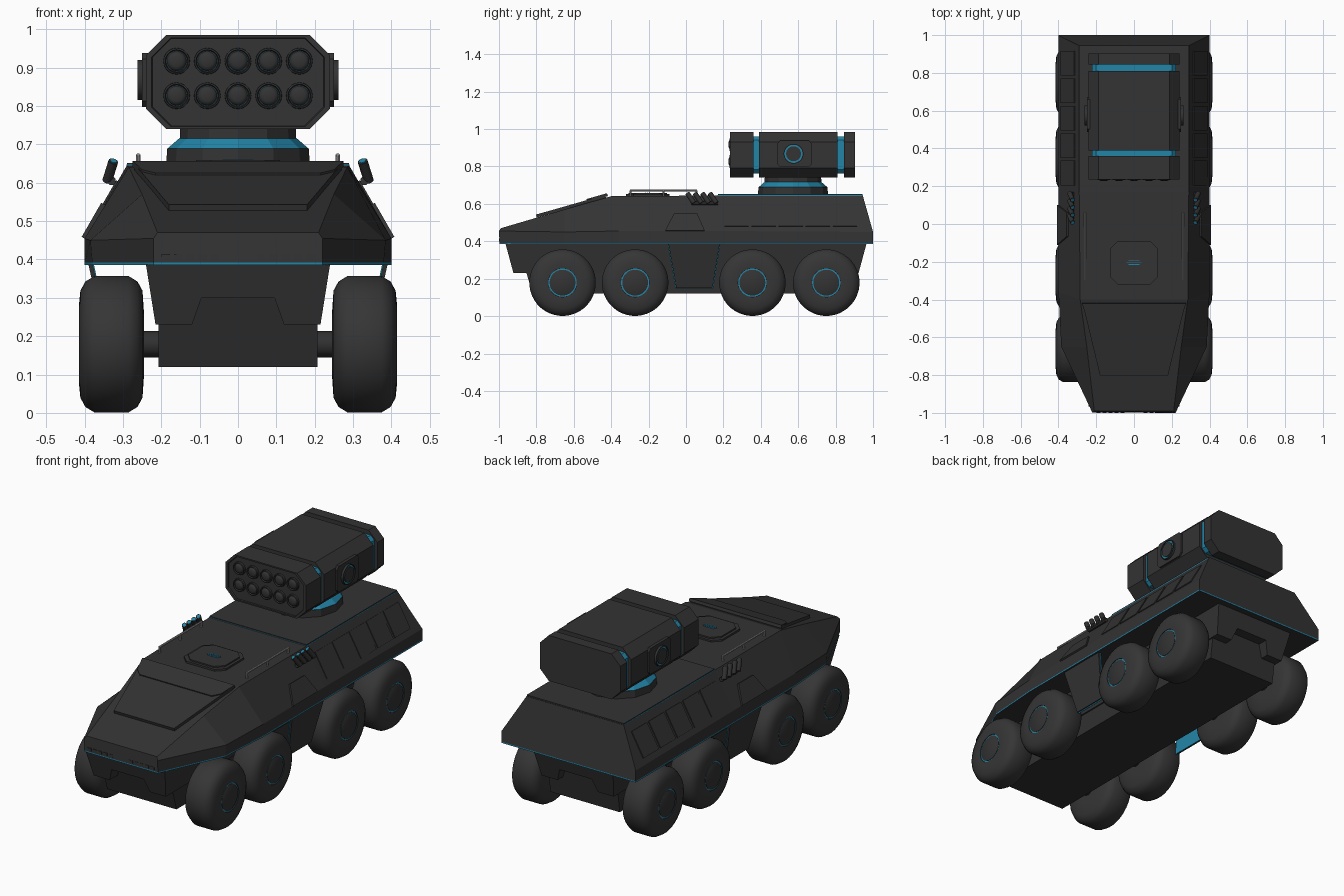
import bpy, bmesh, math
from mathutils import Vector

if "Cube" in bpy.data.objects:
    bpy.data.objects.remove(bpy.data.objects["Cube"], do_unlink=True)


def material(name, color):
    m = bpy.data.materials.new(name)
    m.use_nodes = True
    m.diffuse_color = (*color, 1)
    node = m.node_tree.nodes["Principled BSDF"]
    node.inputs["Base Color"].default_value = (*color, 1)
    node.inputs["Roughness"].default_value = 0.7
    return m


ARMOUR = material("charcoal armour", (0.033, 0.033, 0.033))
DARK = material("dark panel", (0.03, 0.03, 0.03))
RUBBER = material("tyre rubber", (0.036, 0.036, 0.036))
BLUE = material("blue trim", (0.016, 0.235, 0.39))
STEEL = material("rail grey", (0.3, 0.3, 0.3))


def loft(name, loops, *mats, smooth=False):
    """Skin a row of matching loops and cap both ends."""
    bm = bmesh.new()
    rows = [[bm.verts.new(p) for p in loop] for loop in loops]
    n = len(rows[0])
    for a, b in zip(rows, rows[1:]):
        for i in range(n):
            j = (i + 1) % n
            bm.faces.new((a[i], a[j], b[j], b[i]))
    bm.faces.new(rows[0])
    bm.faces.new(rows[-1])
    bmesh.ops.recalc_face_normals(bm, faces=bm.faces)
    mesh = bpy.data.meshes.new(name)
    bm.to_mesh(mesh)
    bm.free()
    for m in mats:
        mesh.materials.append(m)
    obj = bpy.data.objects.new(name, mesh)
    bpy.context.collection.objects.link(obj)
    if smooth:
        bpy.ops.object.select_all(action="DESELECT")
        obj.select_set(True)
        bpy.context.view_layer.objects.active = obj
        bpy.ops.object.shade_smooth_by_angle(angle=math.radians(35))
    return obj


def ring(center, axis, r, n):
    axis = Vector(axis).normalized()
    u = axis.orthogonal().normalized()
    v = axis.cross(u)
    turns = [2 * math.pi * (i + 0.5) / n for i in range(n)]
    return [Vector(center) + r * (u * math.cos(t) + v * math.sin(t)) for t in turns]


def rod(name, start, end, r, mat, n=12):
    axis = Vector(end) - Vector(start)
    return loft(name, [ring(start, axis, r, n), ring(end, axis, r, n)], mat, smooth=True)


def lathe(name, center, axis, profile, n, mat, smooth=True):
    c, a = Vector(center), Vector(axis)
    return loft(name, [ring(c + a * d, a, r, n) for d, r in profile], mat, smooth=smooth)


def plate(name, pts, half, mat):
    pts = [Vector(p) for p in pts]
    nrm = (pts[1] - pts[0]).cross(pts[2] - pts[0]).normalized() * half
    return loft(name, [[p - nrm for p in pts], [p + nrm for p in pts]], mat)


def box(name, x, y, z, mat):
    corners = [(x[0], y[0]), (x[1], y[0]), (x[1], y[1]), (x[0], y[1])]
    return loft(name, [[(a, b, h) for a, b in corners] for h in z], mat)


def octagon(hx, hy, cut):
    return [(hx, cut - hy), (hx, hy - cut), (hx - cut, hy), (cut - hx, hy),
            (-hx, hy - cut), (-hx, cut - hy), (cut - hx, -hy), (hx - cut, -hy)]


# Upper hull: half sections of (x, y, z) from belt to shoulder to roof
BELT = 0.392
sections = [
    [(.22, -.997, BELT), (.22, -1, .455), (.21, -.99, .47)],
    [(.38, -.65, BELT), (.385, -.65, .45), (.25, -.65, .57)],
    [(.40, -.36, BELT), (.40, -.36, .455), (.285, -.4, .641)],
    [(.40, .17, BELT), (.40, .17, .455), (.29, .17, .645)],
    [(.40, 1, BELT), (.40, 1, .45), (.29, .945, .645)],
]
loft("upper_hull", [s + [(-x, y, z) for x, y, z in reversed(s)] for s in sections], ARMOUR)

# Belt line: blue edge with a dark floor
outline = [s[0][:2] for s in sections]
outline += [(-x, y) for x, y in reversed(outline)]
belt = loft("belt_trim", [[(x, y, z) for x, y in outline] for z in (.385, BELT)], BLUE, DARK)
for f in belt.data.polygons:
    f.material_index = int(abs(f.normal.z) > .5)

# Lower hull with notched, raked ends, and the belly box
notched = [(.24, .387), (.215, .23), (.12, .23), (.095, .30)]
notched += [(-x, z) for x, z in reversed(notched)]
loft("lower_hull", [[(x, end * (.965 - .27 * (.387 - z)), z) for x, z in notched]
                    for end in (-1, 1)], ARMOUR)
belly = [(-.9, .387), (-.82, .12), (.86, .12), (.9, .387)]
loft("belly", [[(x, y, z) for y, z in belly] for x in (-.207, .207)], DARK)


# Hood panels following the nose slope
def hood(x, y, lift):
    return (x, y, .47 + .285 * (y + 1) + lift)


for name, shape, lift in (("hood_panel", [(.18, -.8), (.245, -.53), (.27, -.43)], .008),
                          ("hood_upper_panel", [(.215, -.53), (.25, -.5), (.275, -.42)], .014)):
    half = [hood(x, y, lift) for x, y in shape]
    plate(name, half + [(-x, y, z) for x, y, z in reversed(half)], .008, ARMOUR)

# Rear deck with a hairline blue edge
box("deck_edge", (-.291, .291), (.1685, .94), (.64, .647), BLUE)
box("rear_deck", (-.29, .29), (.17, .943), (.642, .652), ARMOUR)

# Roof hatch
for name, s, z0, z1 in (("hatch_rim", .125, .635, .652), ("hatch_lid", .11, .65, .659)):
    loft(name, [[(x, y - .205, z) for x, y in octagon(s, s * .93, .04)] for z in (z0, z1)], ARMOUR)
for i in (-1, 0, 1):
    w = .04 if i == 0 else .03
    box("hatch_slit", (-w, w), (-.207 + i * .01, -.203 + i * .01), (.655, .661), BLUE)


def on_side(sx, y, z, out=0):
    return (sx * (.4 - (z - .455) * .575 + out), y, z)


for sx in (1, -1):
    # Five flush storage panels on the flank
    for i in range(5):
        a = .205 + i * .145
        plate("flank_panel", [on_side(sx, y, z, .001) for y, z in
                              ((a, .48), (a + .13, .48), (a + .13, .605), (a, .605))], .003, ARMOUR)

    # Side door, blue backing and upper door panel
    for name, grow, out, half, mat in (("door_backing", .004, -.007, .002, BLUE),
                                       ("side_door", 0, 0, .005, ARMOUR)):
        pts = [(.385, -.094 - grow, .388), (.385, .18 + grow, .388),
               (.333, .142 + grow, .152 - grow), (.333, -.052 - grow, .152 - grow)]
        plate(name, [(sx * (x + out), y, z) for x, y, z in pts], half, mat)
    plate("upper_door", [on_side(sx, y, z, .003) for y, z in
                         ((-.11, .456), (.1, .456), (.06, .545), (-.065, .545))], .006, ARMOUR)

    # Roof rail
    rod("roof_rail", (sx * .26, -.3, .671), (sx * .26, .06, .671), .006, STEEL, 8)
    for y in (-.297, -.12, .057):
        rod("rail_post", (sx * .26, y, .635), (sx * .26, y, .671), .006, STEEL, 8)

    # Smoke dischargers
    for i in range(4):
        y = .008 + i * .04
        base, tip = Vector((sx * .341, y + .035, .605)), Vector((sx * .325, y, .656))
        rod("smoke_tube", base, tip, .013, DARK)
        rod("smoke_cap", tip, tip + (tip - base) * .03, .009, BLUE)
    rod("smoke_bracket", (sx * .33, .03, .605), (sx * .33, .17, .605), .012, ARMOUR, 8)

    # Nose lamps
    for i in range(5):
        x = sx * (.06 + i * .032)
        box("nose_lamp", (x - .011, x + .011), (-1.0, -.98), (.398, .414), ARMOUR)

    # Wheels with recessed blue hub rings, and axles
    tyre = [(.245, .08), (.249, .14), (.262, .164), (.285, .178), (.375, .178),
            (.398, .164), (.411, .14), (.415, .1), (.414, .076), (.405, .076)]
    for y in (-.66, -.272, .355, .75):
        c, a = (0, y, .179), (sx, 0, 0)
        lathe("tyre", c, a, tyre, 40, RUBBER)
        lathe("hub_ring", c, a, [(.4, .0755), (.411, .0755)], 40, BLUE)
        lathe("hub", c, a, [(.4, .069), (.413, .069), (.415, .066)], 40, ARMOUR)
        rod("axle", (sx * .18, y, .179), (sx * .25, y, .179), .034, DARK)

    # Launcher trunnion with recessed blue ring
    trunnion = [(y + .58, z + .868) for y, z in octagon(.093, .07, .015)]
    loft("trunnion", [[(sx * x, y, z) for y, z in trunnion] for x in (.22, .25)], ARMOUR)
    c, a = (0, .575, .868), (sx, 0, 0)
    lathe("trunnion_rim", c, a, [(.24, .053), (.262, .053), (.262, .049), (.255, .049)], 24, ARMOUR)
    lathe("trunnion_ring", c, a, [(.25, .0485), (.2575, .0485)], 24, BLUE)
    lathe("trunnion_cap", c, a, [(.25, .04), (.262, .04)], 24, ARMOUR)

# Turret base, blue collar and neck
for name, profile, mat in (
        ("turret_base", [(.64, .187), (.69, .185)], ARMOUR),
        ("turret_collar", [(.69, .183), (.716, .153)], BLUE),
        ("turret_neck", [(.714, .152), (.76, .15)], ARMOUR)):
    lathe(name, (0, .572, 0), (0, 0, 1), profile, 12, mat, smooth=False)

# Launcher box with two deep blue-floored grooves
GROOVES = ((.36, .39), (.81, .845))
OUTER, FLOOR = octagon(.24, .1225, .053), octagon(.222, .099, .021)
stations = [(.244, .93, OUTER), (.236, .94, OUTER), (.236, 1, OUTER)]
for a, b in GROOVES:
    stations += [(a, 1, OUTER), (a, 1, FLOOR), (b, 1, FLOOR), (b, 1, OUTER)]
stations.append((.903, 1, OUTER))
launcher = loft("launcher", [[(x * s, y, z * s + .8625) for x, z in shape]
                             for y, s, shape in stations], ARMOUR, BLUE)
for f in launcher.data.polygons:
    if abs(f.normal.y) < .5 and any(a < f.center.y < b for a, b in GROOVES):
        f.material_index = 1

# Missile tubes
for z in (.827, .917):
    for i in range(-2, 3):
        c, a = (i * .08, 0, z), (0, 1, 0)
        lathe("tube_rim", c, a, [(.25, .035), (.234, .034), (.232, .03), (.242, .028)], 20, ARMOUR)
        lathe("missile_ring", c, a, [(.245, .0265), (.2405, .0265)], 20, BLUE)
        lathe("missile_nose", c, a, [(.245, .026), (.237, .0255), (.231, .021), (.228, .014)],
              20, ARMOUR)
